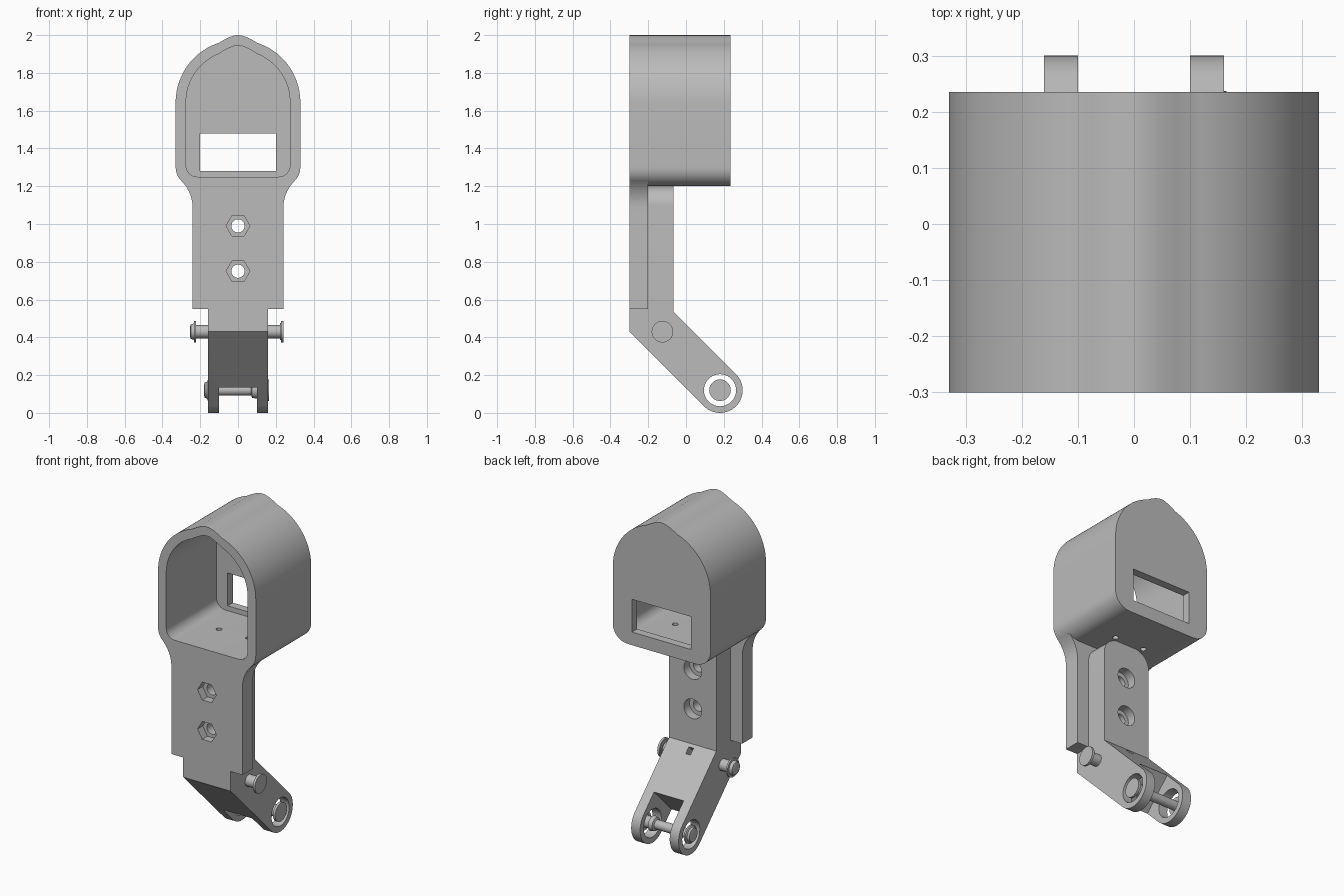
import bpy, bmesh, math
from math import cos, sin, pi

cube = bpy.data.objects.get("Cube")
if cube:
    bpy.data.objects.remove(cube, do_unlink=True)

grey = bpy.data.materials.new("plain_grey")
grey.use_nodes = True
grey.diffuse_color = (0.5, 0.5, 0.5, 1)
grey.node_tree.nodes["Principled BSDF"].inputs["Base Color"].default_value = (0.5, 0.5, 0.5, 1)


def add_object(name, bm):
    bmesh.ops.recalc_face_normals(bm, faces=bm.faces[:])
    mesh = bpy.data.meshes.new(name)
    bm.to_mesh(mesh)
    bm.free()
    mesh.materials.append(grey)
    obj = bpy.data.objects.new(name, mesh)
    bpy.context.collection.objects.link(obj)
    return obj


def prism(name, points, axis, start, end):
    """Extrude a 2D outline along x (points are y, z), y (x, z) or z (x, y)."""
    place = {"x": lambda u, v, t: (t, u, v),
             "y": lambda u, v, t: (u, t, v),
             "z": lambda u, v, t: (u, v, t)}[axis]
    bm = bmesh.new()
    a, b = [[bm.verts.new(place(u, v, t)) for u, v in points] for t in (start, end)]
    bm.faces.new(a)
    bm.faces.new(b)
    for i in range(len(a)):
        j = (i + 1) % len(a)
        bm.faces.new((a[i], a[j], b[j], b[i]))
    return add_object(name, bm)


def lathe(name, y, z, rings, sides=32):
    """Turned part along x from (x, radius) rings."""
    bm = bmesh.new()
    loops = [[bm.verts.new((x, u, v)) for u, v in arc(y, z, r, 0, 360, sides)[:-1]]
             for x, r in rings]
    bm.faces.new(loops[0])
    bm.faces.new(loops[-1])
    for p, q in zip(loops, loops[1:]):
        for i in range(sides):
            j = (i + 1) % sides
            bm.faces.new((p[i], p[j], q[j], q[i]))
    return add_object(name, bm)


def arc(u, v, r, a0, a1, steps=12):
    angles = [math.radians(a0 + (a1 - a0) * i / steps) for i in range(steps + 1)]
    return [(u + r * cos(a), v + r * sin(a)) for a in angles]


def circle(u, v, r, sides=32):
    return arc(u, v, r, 0, 360, sides)[:-1]


def mirrored(half):
    """Close a right-hand outline with its reflection."""
    return half + [(-u, v) for u, v in reversed(half) if abs(u) > 1e-6]


def rect(u0, u1, v0, v1):
    return [(u0, v0), (u1, v0), (u1, v1), (u0, v1)]


def combine(target, other, operation):
    mod = target.modifiers.new("join", "BOOLEAN")
    mod.operation, mod.solver, mod.object = operation, "EXACT", other
    depsgraph = bpy.context.evaluated_depsgraph_get()
    mesh = bpy.data.meshes.new_from_object(target.evaluated_get(depsgraph))
    target.modifiers.clear()
    target.data = mesh
    bpy.data.objects.remove(other, do_unlink=True)


def smooth(obj):
    for poly in obj.data.polygons:
        poly.use_smooth = True
    obj.data.set_sharp_from_angle(angle=math.radians(30))


# Arched housing with a slight crest
outer = mirrored(arc(0.23, 1.3, 0.1, -90, 0) + arc(0, 1.645, 0.33, 0, 72, 24)
                 + [(0.075, 1.975), (0.045, 1.99), (0.02, 1.998), (0, 2.0)])
inner = mirrored(arc(0.215, 1.31, 0.06, -90, 0) + arc(0, 1.645, 0.275, 0, 68, 24)
                 + [(0.07, 1.92), (0.04, 1.935), (0.02, 1.943), (0, 1.945)])
body = prism("housing_and_arm", outer, "y", -0.30, 0.235)

# Wide front plate flaring into the housing
plate = prism("front_plate", mirrored([(0.24, 0.55)] + arc(0.44, 1.085, 0.2, 180, 135)
                                      + [(0.29, 1.235)]), "y", -0.30, -0.20)
combine(body, plate, "UNION")

# Round-topped back strip
strip = prism("back_strip", mirrored([(0.16, 0.54)] + arc(0.06, 1.1, 0.1, 0, 90)),
              "y", -0.25, -0.065)
combine(body, strip, "UNION")

# Slanted arm with a rounded end
ey, ez, er = 0.18, 0.12, 0.12
arm = prism("slanted_arm", [(-0.065, 0.60), (-0.30, 0.60), (-0.30, 0.43)]
            + arc(ey, ez, er, -135, 45, 32) + [(-0.065, 0.535)], "x", -0.16, 0.16)
combine(body, arm, "UNION")

# Hollow, rear window and floor holes
cutters = [prism("hollow_cutter", inner, "y", -0.5, 0.185),
           prism("window_cutter", rect(-0.2, 0.2, 1.28, 1.48), "y", 0.1, 0.5)]
for x in (-0.1, 0.1):
    cutters.append(prism("floor_hole_cutter", circle(x, -0.04, 0.017, 16), "z", 1.1, 1.3))

# Bolt holes: hexagonal pocket in front, round pocket behind
for z in (0.99, 0.75):
    cutters.append(prism("bolt_cutter", circle(0, z, 0.035), "y", -0.5, 0.1))
    cutters.append(prism("hex_cutter", circle(0, z, 0.063, 6), "y", -0.5, -0.25))
    cutters.append(prism("round_cutter", circle(0, z, 0.06), "y", -0.12, 0.1))

# Fork slot, axle hole and set screw socket
d = math.sqrt(0.5)
along = lambda s, t: (ey + d * (s + t), ez + d * (t - s))
slot = [along(-0.14, -0.2), along(0.3, -0.2), along(0.3, 0.2), along(-0.14, 0.2)]
cutters.append(prism("slot_cutter", slot, "x", -0.1, 0.1))
cutters.append(prism("axle_cutter", circle(ey, ez, 0.085), "x", -0.3, 0.3))
sy, sz = -0.035, 0.505
socket = [(sy - 0.06, sz - 0.03), (sy - 0.03, sz - 0.06), (sy + 0.06, sz + 0.03),
          (sy + 0.03, sz + 0.06)]
cutters.append(prism("socket_cutter", socket, "x", -0.016, 0.016))
for cutter in cutters:
    combine(body, cutter, "DIFFERENCE")
smooth(body)

# Upper hinge pin with collars and heads
smooth(lathe("upper_pin", -0.125, 0.43,
             [(-0.255, 0.022), (-0.25, 0.038), (-0.235, 0.043), (-0.232, 0.043),
              (-0.232, 0.057), (-0.222, 0.057), (-0.222, 0.035), (0.222, 0.035),
              (0.222, 0.045), (0.228, 0.045), (0.228, 0.057), (0.242, 0.057)]))

# Lower axle, thinner between the fork prongs
smooth(lathe("lower_axle", ey, ez,
             [(-0.18, 0.025), (-0.176, 0.04), (-0.165, 0.045), (-0.16, 0.055),
              (-0.15, 0.055), (-0.15, 0.028), (0.07, 0.028), (0.075, 0.04),
              (0.1, 0.045), (0.1, 0.035), (0.15, 0.035), (0.15, 0.057), (0.165, 0.057)]))
